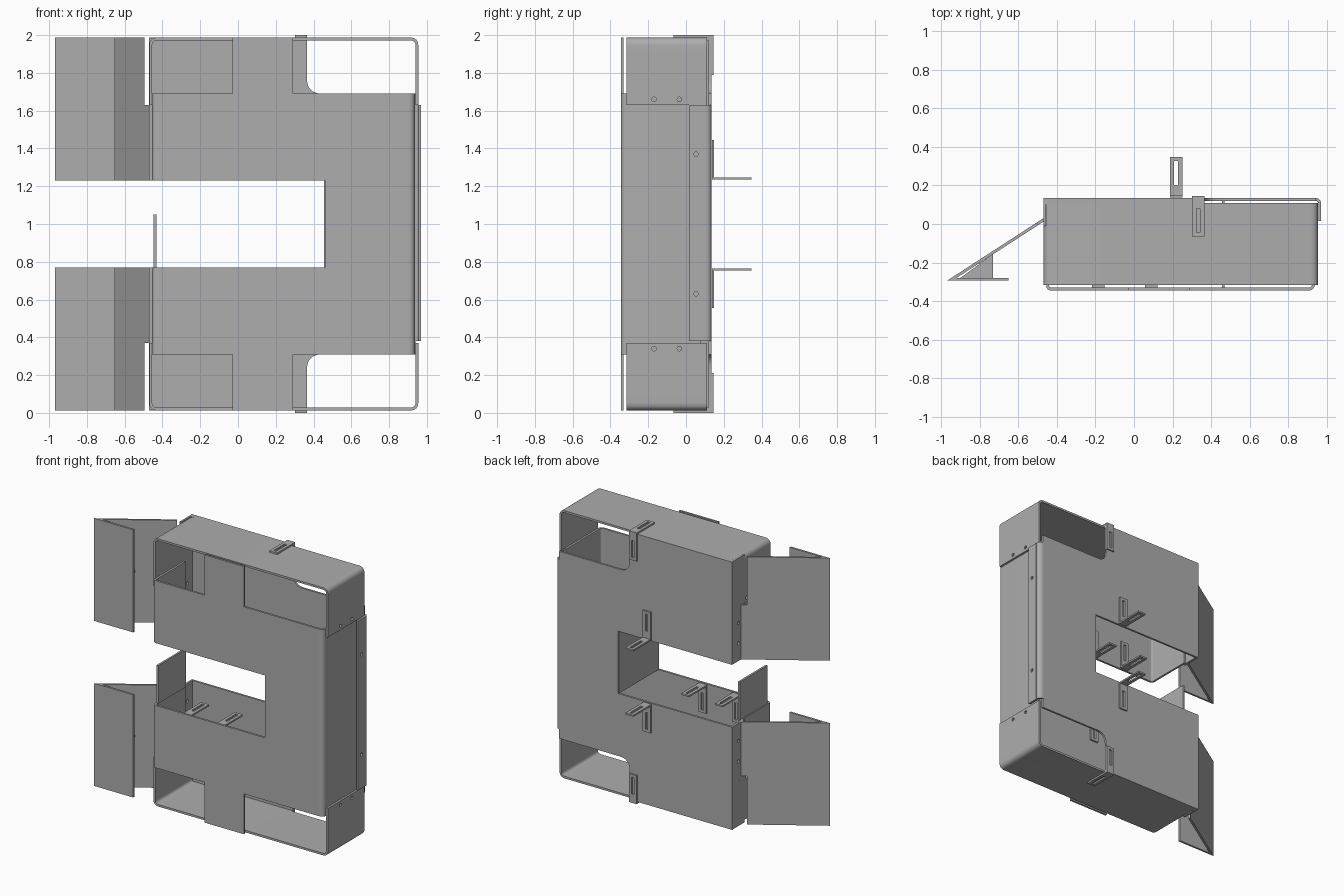
import bpy, bmesh, math
from mathutils import Vector, Matrix

cube = bpy.data.objects.get("Cube")
if cube:
    bpy.data.objects.remove(cube, do_unlink=True)

steel = bpy.data.materials.new("grey_sheet_metal")
steel.use_nodes = True
GREY = (0.42, 0.42, 0.42, 1)
steel.diffuse_color = GREY
steel.node_tree.nodes["Principled BSDF"].inputs["Base Color"].default_value = GREY

T = 0.015          # sheet thickness
TOP, SLOT = 1.987, 1.23


def finish(name, mesh):
    obj = bpy.data.objects.new(name, mesh)
    bpy.context.collection.objects.link(obj)
    mesh.materials.clear()
    mesh.materials.append(steel)
    bpy.ops.object.select_all(action="DESELECT")
    obj.select_set(True)
    bpy.context.view_layer.objects.active = obj
    bpy.ops.object.shade_smooth_by_angle(angle=math.radians(30))


def sheet(name, plane, lo, hi, outline, holes=(), mirror=False):
    """Extrude an outline with holes from lo to hi across the plane."""
    curve = bpy.data.curves.new(name, "CURVE")
    curve.dimensions = "2D"
    curve.fill_mode = "BOTH"
    curve.extrude = (hi - lo) / 2
    for loop in [outline, *holes]:
        spline = curve.splines.new("POLY")
        spline.points.add(len(loop) - 1)
        for point, (u, v) in zip(spline.points, loop):
            point.co = (u, v, 0, 1)
        spline.use_cyclic_u = True
    temp = bpy.data.objects.new("temp", curve)
    bpy.context.collection.objects.link(temp)
    deps = bpy.context.evaluated_depsgraph_get()
    mesh = bpy.data.meshes.new_from_object(temp.evaluated_get(deps))
    bpy.data.objects.remove(temp, do_unlink=True)
    bm = bmesh.new()
    bm.from_mesh(mesh)
    mid = (lo + hi) / 2
    for vert in bm.verts:
        u, v, w = vert.co
        w += mid
        vert.co = {"xy": (u, v, w), "xz": (u, w, v), "yz": (w, u, v)}[plane]
    bmesh.ops.remove_doubles(bm, verts=bm.verts, dist=0.0001)
    bmesh.ops.recalc_face_normals(bm, faces=bm.faces)
    bm.to_mesh(mesh)
    bm.free()
    if mirror:
        twin = mesh.copy()
        twin.transform(Matrix.Translation((0, 0, 2)) @ Matrix.Scale(-1, 4, (0, 0, 1)))
        twin.flip_normals()
        finish("lower_" + name, twin)
        name = "upper_" + name
    finish(name, mesh)


def rect(u0, u1, v0, v1):
    return [(u0, v0), (u1, v0), (u1, v1), (u0, v1)]


def circle(u, v, r=0.012, n=12):
    return [(u + r * math.cos(i * math.tau / n), v + r * math.sin(i * math.tau / n))
            for i in range(n)]


def arc(a, corner, b, n=6):
    """Rounded corner from a to b."""
    a, corner, b = Vector(a), Vector(corner), Vector(b)
    return [a.lerp(corner, i / n).lerp(corner.lerp(b, i / n), i / n) for i in range(n + 1)]


def strip(path, radius=0):
    """Outline of a bent sheet that follows a path."""
    pts = [Vector(p) for p in path]
    if radius:
        line = [pts[0]]
        for a, c, b in zip(pts, pts[1:], pts[2:]):
            line += arc(c + (a - c).normalized() * radius, c, c + (b - c).normalized() * radius)
        pts = line + [pts[-1]]
    left, right = [], []
    for i, p in enumerate(pts):
        d0 = (p - pts[i - 1]).normalized() if i else (pts[1] - p).normalized()
        d1 = (pts[i + 1] - p).normalized() if i < len(pts) - 1 else d0
        n0, n1 = Vector((-d0.y, d0.x)), Vector((-d1.y, d1.x))
        off = (n0 + n1) * (T / 2 / (1 + n0.dot(n1)))
        left.append(p + off)
        right.append(p - off)
    return left + right[::-1]


def flip(points):
    return [(u, 2 - v) for u, v in reversed(points)]


# Front panel: C shape with a tongue at each end
upper = [(0.46, SLOT), (-0.425, SLOT), (-0.425, 1.69), (-0.03, 1.69),
         (-0.03, TOP), (0.29, TOP), (0.29, 1.69), (0.9, 1.69)]
sheet("front_panel", "xz", -0.345, -0.345 + T, upper + flip(upper))

# Bent side returns of the front panel
FY = -0.345 + T / 2
sheet("front_right_return", "xy", 0.31, 1.69,
      strip([(0.9, FY), (0.93, FY), (0.93, 0.08)], 0.029))
left_return = strip([(-0.425, FY), (-0.447, FY), (-0.447, 0.015)], 0.02)
sheet("front_left_return", "xy", SLOT, 1.69, left_return, mirror=True)
sheet("slot_tab", "xy", 2 - SLOT, 1.05, strip([(-0.44, -0.31), (-0.44, 0.012)]))

# Back panel: C shape with a rounded notch at the two right corners
upper = [(0.46, SLOT), (-0.47, SLOT), (-0.47, TOP), (0.365, TOP)]
upper += arc((0.365, 1.77), (0.365, 1.69), (0.445, 1.69)) + [(0.94, 1.69)]
sheet("back_panel", "xz", 0.12, 0.135, upper + flip(upper))

# Back panel flanges on both sides
sheet("back_right_bend", "xy", 0.38, 1.63,
      strip([(0.92, 0.128), (0.962, 0.128), (0.962, 0.09)], 0.025))
sheet("back_right_flange", "yz", 0.955, 0.97, rect(0.015, 0.1, 0.38, 1.63),
      [circle(0.053, 1.37), circle(0.053, 0.63)])
sheet("back_left_flange", "yz", -0.47, -0.455, rect(-0.01, 0.13, SLOT, TOP),
      [circle(0.06, z) for z in (1.36, 1.51, 1.66)], mirror=True)

# Inner wall at the end of the slot
sheet("slot_end_wall", "yz", 0.455, 0.47, rect(-0.335, 0.13, 2 - SLOT, SLOT))

# End frames: bent strip with a hanging wall on each side
ZC = TOP - T / 2
sheet("end_frame", "xz", -0.315, 0.11,
      strip([(-0.462, 1.9), (-0.462, ZC), (0.947, ZC), (0.947, 1.9)], 0.035), mirror=True)
sheet("end_frame_lip", "xy", TOP - T, TOP, rect(-0.46, 0.365, 0.1, 0.13), mirror=True)
for side, x in (("left", -0.4695), ("right", 0.9395)):
    sheet("frame_wall_" + side, "yz", x, x + T, rect(-0.315, 0.11, 1.63, 1.9),
          [circle(-0.17, 1.66), circle(-0.035, 1.66)], mirror=True)

# Angled wings with a folded front flange, a narrow mounting tab and a gusset
sheet("wing", "xy", SLOT, TOP,
      strip([(-0.5, 0.001), (-0.943, -0.286), (-0.65, -0.286)]), mirror=True)
sheet("wing_tab", "xy", SLOT, 1.63, strip([(-0.5, 0.001), (-0.462, 0.026)]), mirror=True)
sheet("wing_gusset", "xy", 1.6, 1.6 + T,
      [(-0.9, -0.28), (-0.73, -0.28), (-0.73, -0.155)], mirror=True)


def bracket(name, x, y, z, dy):
    """Slotted angle bracket: one leg along y from the corner, one along z."""
    t = 0.012
    slot = 0.01
    up = -1 if z > 1.9 else 1
    flat = sorted((y, y + dy * 0.21))
    slot_y = sorted((y + dy * 0.065, y + dy * 0.19))
    tall = sorted((z, z + up * 0.21))
    slot_z = sorted((z + up * 0.065, z + up * 0.19))
    z0, z1 = sorted((z, z + up * t))
    y0, y1 = sorted((y, y + dy * t))
    sheet(name + "_flat_leg", "xy", z0, z1, rect(x - 0.032, x + 0.032, *flat),
          [rect(x - slot, x + slot, *slot_y)], mirror=True)
    sheet(name + "_tall_leg", "xz", y0, y1, rect(x - 0.032, x + 0.032, *tall),
          [rect(x - slot, x + slot, *slot_z)], mirror=True)


# Mounting brackets
bracket("end_bracket", 0.333, 0.145, 2.0, -1)
bracket("rear_bracket", 0.218, 0.137, 1.235, 1)
bracket("inner_bracket_outer", -0.185, -0.329, 1.235, 1)
bracket("inner_bracket_inner", 0.09, -0.329, 1.235, 1)
